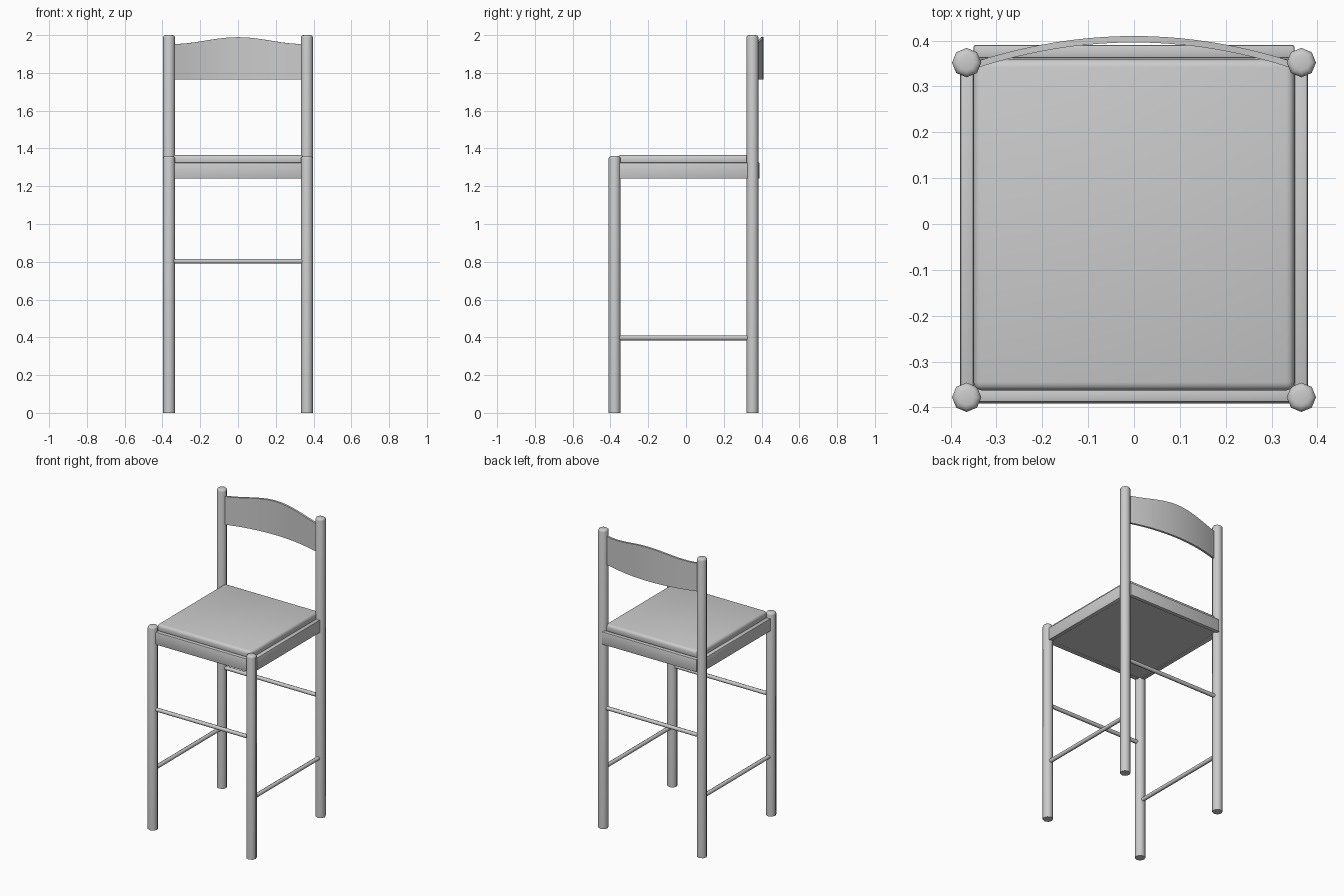
import bpy, bmesh, math
from mathutils import Matrix, Vector

if "Cube" in bpy.data.objects:
    bpy.data.objects.remove(bpy.data.objects["Cube"], do_unlink=True)

grey = bpy.data.materials.new("plain grey")
grey.use_nodes = True
grey.diffuse_color = (0.6, 0.6, 0.6, 1)
shader = grey.node_tree.nodes["Principled BSDF"]
shader.inputs["Base Color"].default_value = (0.6, 0.6, 0.6, 1)
shader.inputs["Roughness"].default_value = 0.7


def finish(name, bm, angle=40):
    bmesh.ops.recalc_face_normals(bm, faces=bm.faces)
    mesh = bpy.data.meshes.new(name)
    bm.to_mesh(mesh)
    bm.free()
    obj = bpy.data.objects.new(name, mesh)
    bpy.context.collection.objects.link(obj)
    mesh.materials.append(grey)
    bpy.ops.object.select_all(action="DESELECT")
    obj.select_set(True)
    bpy.context.view_layer.objects.active = obj
    bpy.ops.object.shade_smooth_by_angle(angle=math.radians(angle))
    return obj


def rod(name, start, end, radius, sides=8, round_top=0):
    a, b = Vector(start), Vector(end)
    axis = b - a
    bm = bmesh.new()
    bmesh.ops.create_cone(bm, cap_ends=True, segments=sides, radius1=radius,
                          radius2=radius, depth=axis.length)
    if round_top:
        top = [e for e in bm.edges if all(v.co.z > 0 for v in e.verts)]
        bmesh.ops.bevel(bm, geom=top, offset=round_top, segments=3,
                        profile=0.5, affect="EDGES")
    turn = Vector((0, 0, 1)).rotation_difference(axis).to_matrix().to_4x4()
    bm.transform(Matrix.Translation((a + b) / 2) @ turn)
    return finish(name, bm, 50)


def block(name, low, high, bevel=0, segments=2):
    a, b = Vector(low), Vector(high)
    bm = bmesh.new()
    bmesh.ops.create_cube(bm, size=1)
    bm.transform(Matrix.Translation((a + b) / 2) @ Matrix.Diagonal((*(b - a), 1)))
    if bevel:
        bmesh.ops.bevel(bm, geom=bm.edges[:], offset=bevel, segments=segments,
                        profile=0.5, affect="EDGES")
    return finish(name, bm)


LEG_X, FRONT, BACK, LEG_R = 0.365, -0.378, 0.352, 0.032
RAIL_LOW, RAIL_HIGH = 1.24, 1.325

# Legs, side rungs and side seat rails
for side, s in (("left", 1), ("right", -1)):
    x = s * LEG_X
    rod(f"front_leg_{side}", (x, FRONT, 0), (x, FRONT, 1.36), LEG_R, 8, 0.014)
    rod(f"back_leg_{side}", (x, BACK, 0), (x, BACK, 2), LEG_R, 8, 0.014)
    rod(f"side_rung_{side}", (x, FRONT, 0.397), (x, BACK, 0.397), 0.013)
    block(f"side_rail_{side}", (min(s * 0.35, s * 0.379), -0.36, RAIL_LOW),
          (max(s * 0.35, s * 0.379), 0.335, RAIL_HIGH), 0.004)

# Front and back rungs and seat rails
for place, y, low, high in (("front", FRONT, -0.388, -0.36), ("back", BACK, 0.362, 0.39)):
    rod(f"{place}_rung", (-LEG_X, y, 0.803), (LEG_X, y, 0.803), 0.013)
    block(f"{place}_rail", (-0.35, low, RAIL_LOW), (0.35, high, RAIL_HIGH), 0.004)

# Seat underside and cushion
block("seat_base", (-0.352, -0.365, 1.245), (0.352, 0.365, 1.32))
block("seat_cushion", (-0.35, -0.363, 1.31), (0.35, 0.36, 1.365), 0.018, 3)

# Curved backrest with an arched top edge
bm = bmesh.new()
rings = []
steps = 20
for i in range(steps + 1):
    t = 2 * i / steps - 1
    x = 0.342 * t
    y = 0.348 + 0.055 * (1 - t * t)
    top = 1.953 + 0.036 * math.cos(t * math.pi / 2) ** 2
    out = Vector((0.11 * t, 0.342, 0)).normalized() * 0.007
    rings.append([bm.verts.new((x + k * out.x, y + k * out.y, z))
                  for k, z in ((-1, 1.765), (1, 1.765), (1, top), (-1, top))])
for a, b in zip(rings, rings[1:]):
    for j in range(4):
        k = (j + 1) % 4
        bm.faces.new((a[j], a[k], b[k], b[j]))
bm.faces.new(rings[0])
bm.faces.new(rings[-1][::-1])
finish("backrest", bm)
